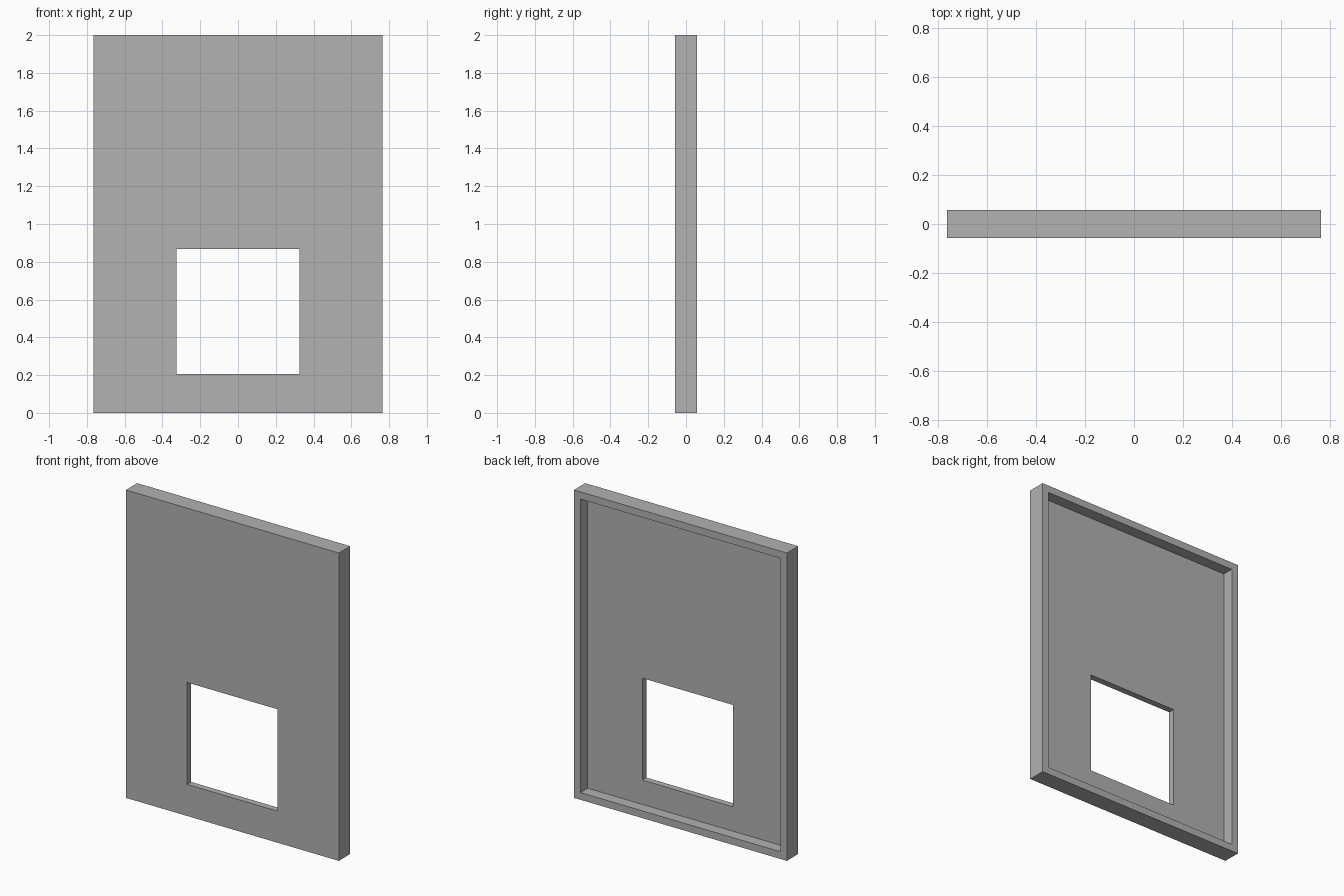
import bpy
import bmesh

cube = bpy.data.objects.get("Cube")
if cube:
    bpy.data.objects.remove(cube, do_unlink=True)

# Overall sizes
HALF_W, HALF_D, HEIGHT = 0.765, 0.058, 2.0
RIM = 0.047
FLOOR_Y = -0.016          # back surface of the thin panel
outer = (HALF_W, 0.0, HEIGHT)
inner = (HALF_W - RIM, RIM, HEIGHT - RIM)
opening = (0.325, 0.205, 0.867)

grey = bpy.data.materials.new("plain grey")
grey.use_nodes = True
colour = (0.445, 0.445, 0.445, 1.0)
grey.diffuse_color = colour
grey.node_tree.nodes["Principled BSDF"].inputs["Base Color"].default_value = colour


def rectangle(bm, size, y):
    """Four corners of an upright rectangle at depth y."""
    half, low, high = size
    corners = ((-half, low), (half, low), (half, high), (-half, high))
    return [bm.verts.new((x, y, z)) for x, z in corners]


# Sweep the wall section: front, outer edge, rim, recess, panel back, opening
bm = bmesh.new()
section = (
    (opening, -HALF_D), (outer, -HALF_D), (outer, HALF_D),
    (inner, HALF_D), (inner, FLOOR_Y), (opening, FLOOR_Y),
)
loops = [rectangle(bm, size, y) for size, y in section]
for a, b in zip(loops, loops[1:] + loops[:1]):
    for i in range(4):
        j = (i + 1) % 4
        bm.faces.new((a[i], b[i], b[j], a[j]))
bmesh.ops.recalc_face_normals(bm, faces=bm.faces)

mesh = bpy.data.meshes.new("rimmed_panel")
bm.to_mesh(mesh)
bm.free()
mesh.materials.append(grey)
panel = bpy.data.objects.new("rimmed_panel", mesh)
bpy.context.collection.objects.link(panel)
